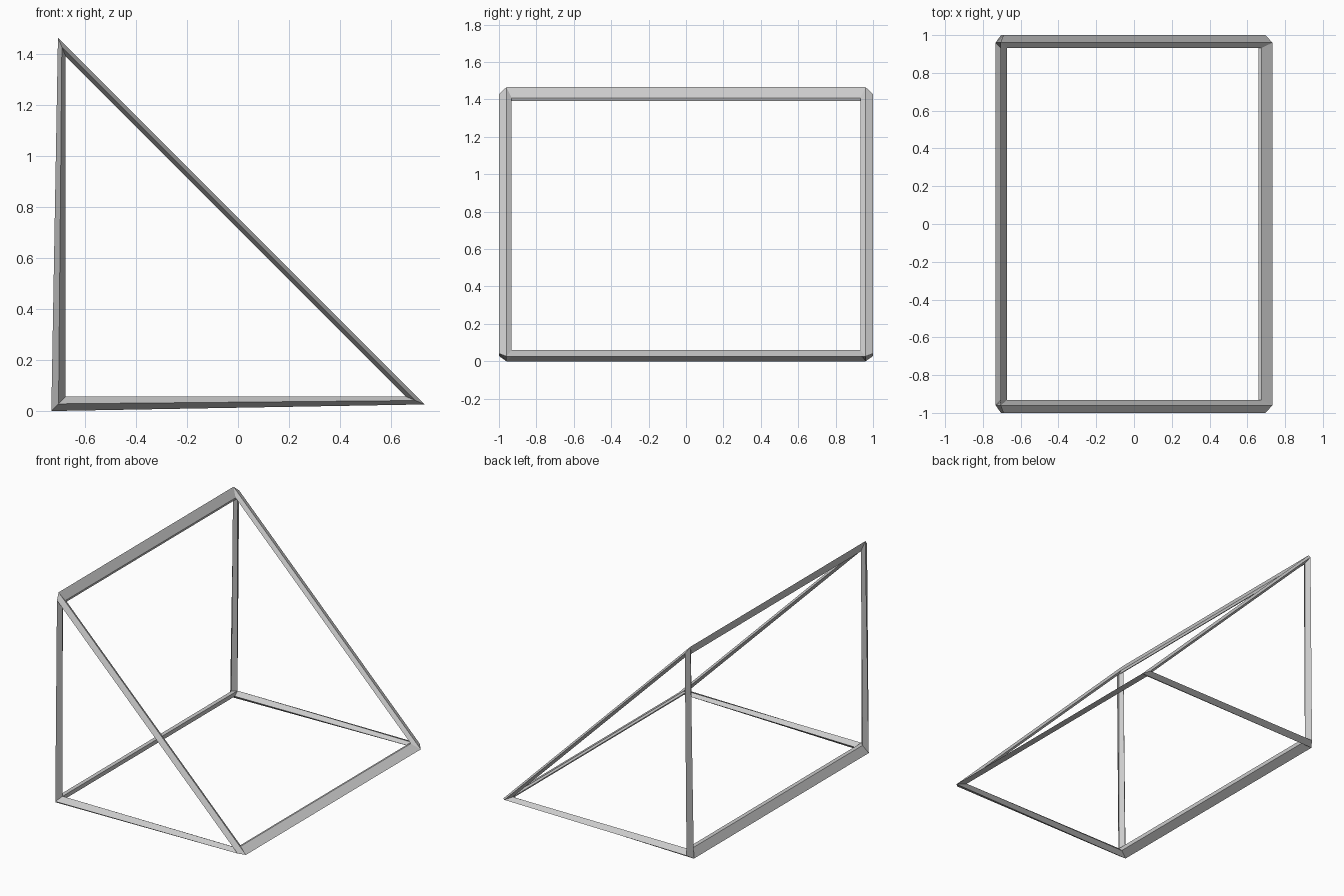
import bpy

if "Cube" in bpy.data.objects:
    bpy.data.objects.remove(bpy.data.objects["Cube"])

# Open-ended triangular tube: three rectangles around a right-angled profile
LEG, HALF_Y, THICK = 1.335, 0.96, 0.08
X0, Z0 = -0.676, 0.0566
profile = [(X0, Z0), (X0 + LEG, Z0), (X0, Z0 + LEG)]

verts = [(x, y, z) for y in (-HALF_Y, HALF_Y) for x, z in profile]
faces = [(i, i + 3, (i + 1) % 3 + 3, (i + 1) % 3) for i in range(3)]

mesh = bpy.data.meshes.new("wedge_frame")
mesh.from_pydata(verts, [], faces)
mesh.flip_normals()
mesh.update()
# Make the faces point outward
if mesh.polygons[0].normal.z > 0:
    mesh.flip_normals()
    mesh.update()
frame = bpy.data.objects.new("wedge_frame", mesh)
bpy.context.collection.objects.link(frame)

# Turn every edge into a four-sided bar, grown outward
wire = frame.modifiers.new("bars", 'WIREFRAME')
wire.thickness = THICK
wire.offset = 1.0
wire.use_even_offset = False
wire.use_boundary = True
wire.use_replace = True
